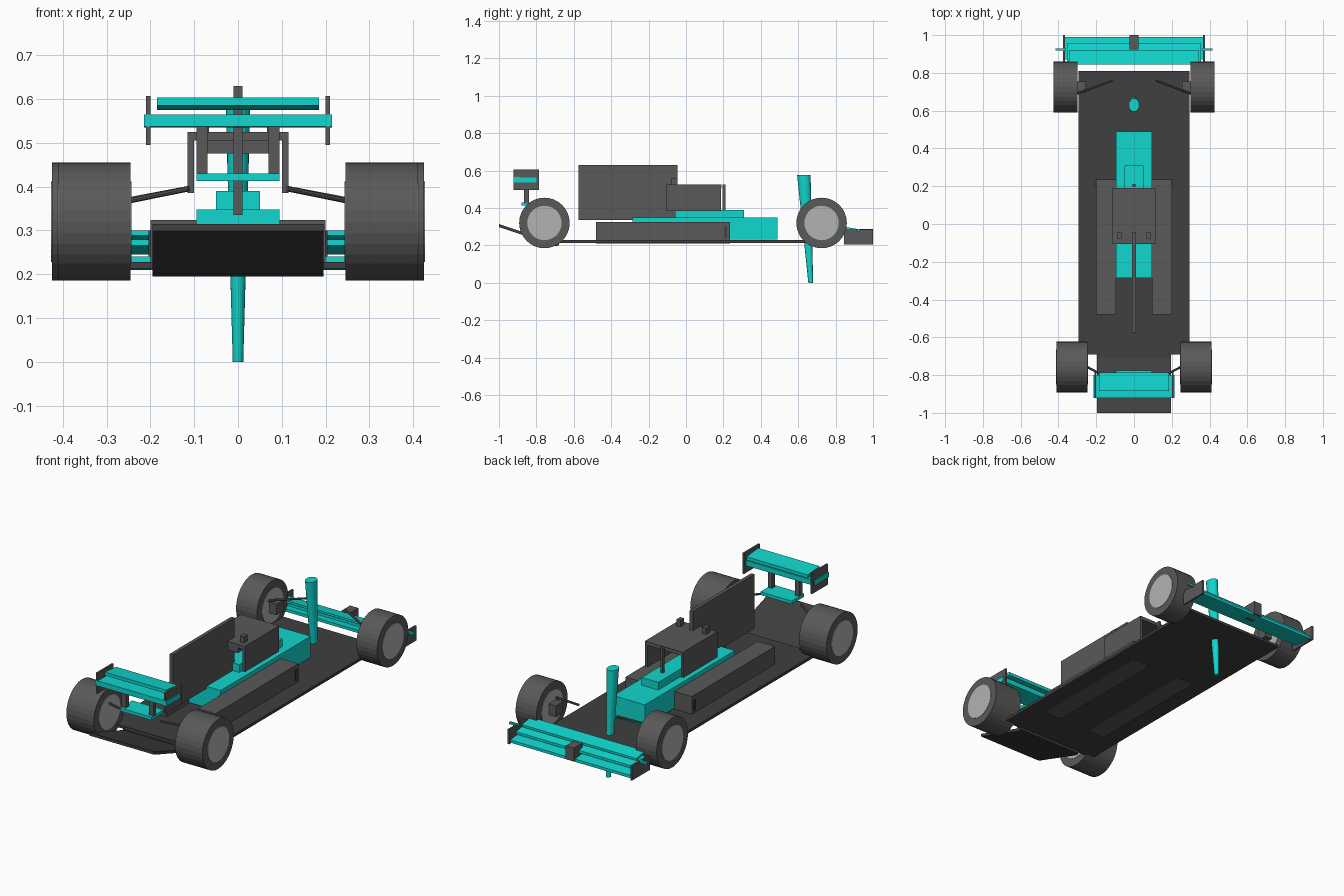
import bpy, math
from mathutils import Vector

if "Cube" in bpy.data.objects:
    bpy.data.objects.remove(bpy.data.objects["Cube"])


def material(name, rgb):
    m = bpy.data.materials.new(name)
    m.diffuse_color = (*rgb, 1)
    m.use_nodes = True
    m.node_tree.nodes["Principled BSDF"].inputs["Base Color"].default_value = m.diffuse_color
    return m


CYAN = material("turquoise", (0.005, 0.68, 0.62))
DARK = material("dark_grey", (0.10, 0.10, 0.10))
FLOOR = material("floor_black", (0.05, 0.05, 0.05))
HUB = material("hub_grey", (0.45, 0.45, 0.45))


def mesh(name, verts, faces, mat):
    me = bpy.data.meshes.new(name)
    me.from_pydata(verts, [], faces)
    me.materials.append(mat)
    ob = bpy.data.objects.new(name, me)
    bpy.context.collection.objects.link(ob)
    return ob


def prism(name, x0, x1, profile, mat):
    """Extrude a (y, z) profile from x0 to x1."""
    n = len(profile)
    verts = [(x, y, z) for x in (x0, x1) for y, z in profile]
    faces = [tuple(range(n))[::-1], tuple(range(n, 2 * n))]
    faces += [(i, (i + 1) % n, n + (i + 1) % n, n + i) for i in range(n)]
    return mesh(name, verts, faces, mat)


def box(name, x0, x1, y0, y1, z0, z1, mat=DARK):
    return prism(name, x0, x1, [(y0, z0), (y1, z0), (y1, z1), (y0, z1)], mat)


def pair(name, x0, x1, *rest):
    box(name + "_right", x0, x1, *rest)
    box(name + "_left", -x1, -x0, *rest)


def blade(name, half, ya, za, yb, zb, t, mat=CYAN):
    """Tilted plate: lower edge line from (ya, za) to (yb, zb), thickness t."""
    return prism(name, -half, half, [(ya, za), (yb, zb), (yb, zb + t), (ya, za + t)], mat)


def cylinder(name, a, b, r, mat, sides=32):
    d = Vector(b) - Vector(a)
    bpy.ops.mesh.primitive_cylinder_add(vertices=sides, radius=r, depth=d.length,
                                        location=(Vector(a) + Vector(b)) / 2)
    ob = bpy.context.object
    ob.name = name
    ob.rotation_euler = d.to_track_quat('Z', 'Y').to_euler()
    ob.data.materials.append(mat)


# wheels, uprights and suspension rods on both sides
for s, side in ((1, "right"), (-1, "left")):
    for end, y, xi, xo in (("front", 0.725, 0.30, 0.425), ("rear", -0.757, 0.245, 0.41)):
        cylinder(f"{end}_tyre_{side}", (s * xi, y, 0.32), (s * xo, y, 0.32), 0.135, DARK)
        cylinder(f"{end}_hub_{side}", (s * (xi - 0.002), y, 0.32),
                 (s * (xo + 0.002), y, 0.32), 0.092, HUB)
    cylinder(f"front_rod_{side}", (s * 0.30, 0.69, 0.36), (s * 0.115, 0.76, 0.395), 0.006, DARK, 8)
    cylinder(f"rear_rod_{side}", (s * 0.26, -0.75, 0.365), (s * 0.112, -0.83, 0.395), 0.006, DARK, 8)
pair("front_upright", 0.255, 0.305, 0.695, 0.755, 0.29, 0.35)

# floor, diffuser, sidepods
box("floor", -0.295, 0.295, -0.69, 0.81, 0.213, 0.228, FLOOR)
blade("diffuser", 0.195, -1.0, 0.298, -0.69, 0.195, 0.016, FLOOR)
box("floor_tail", -0.195, 0.195, -0.71, -0.68, 0.20, 0.225, FLOOR)
pair("sidepod", 0.095, 0.20, -0.48, 0.235, 0.209, 0.324)
pair("sidepod_inlet", 0.19, 0.204, 0.205, 0.22, 0.24, 0.30, FLOOR)

# central tub and cockpit
box("chassis", -0.095, 0.095, -0.285, 0.49, 0.232, 0.348, CYAN)
box("cockpit_rim", -0.05, 0.05, -0.06, 0.31, 0.345, 0.39, CYAN)

# roll structure: roof, side panels, rear beam, front pillar, cameras
box("roll_roof", -0.115, 0.115, -0.105, 0.19, 0.505, 0.525)
pair("roll_side", 0.10, 0.115, -0.105, 0.188, 0.385, 0.515)
box("roll_beam", -0.07, 0.07, -0.10, 0.0, 0.475, 0.508)
box("roll_pillar", -0.007, 0.007, 0.195, 0.211, 0.385, 0.525)
pair("camera", 0.066, 0.09, -0.078, -0.045, 0.52, 0.56)
box("engine_fin", -0.01, 0.01, -0.575, -0.045, 0.335, 0.63)

# rear wing
blade("rear_wing_main", 0.215, -0.922, 0.537, -0.80, 0.535, 0.028)
blade("rear_wing_flap", 0.185, -0.885, 0.585, -0.785, 0.575, 0.018)
pair("rear_endplate", 0.20, 0.21, -0.922, -0.785, 0.495, 0.607)
pair("rear_wing_support", 0.07, 0.095, -0.865, -0.84, 0.425, 0.54)
box("rear_beam_wing", -0.095, 0.095, -0.88, -0.775, 0.413, 0.43, CYAN)

# front wing
blade("front_wing_main", 0.365, 0.87, 0.225, 0.99, 0.21, 0.015)
blade("front_wing_middle_flap", 0.355, 0.86, 0.265, 0.955, 0.245, 0.014)
blade("front_wing_top_flap", 0.345, 0.845, 0.288, 0.92, 0.275, 0.012)
pair("front_endplate", 0.365, 0.375, 0.845, 1.0, 0.205, 0.285)
pair("front_winglet", 0.36, 0.415, 0.918, 0.93, 0.275, 0.286, CYAN)
box("nose_mount", -0.025, 0.025, 0.925, 1.0, 0.215, 0.288)

# upright, slightly leaning oval nose cone
N = 20
rings = [(0.667, 0.0, 0.012, 0.013), (0.63, 0.577, 0.028, 0.036)]
verts = []
for cy, cz, rx, ry in rings:
    for i in range(N):
        a = 2 * math.pi * i / N
        verts.append((rx * math.cos(a), cy + ry * math.sin(a), cz))
faces = [tuple(range(N))[::-1], tuple(range(N, 2 * N))]
faces += [(i, (i + 1) % N, N + (i + 1) % N, N + i) for i in range(N)]
mesh("nose_cone", verts, faces, CYAN)
